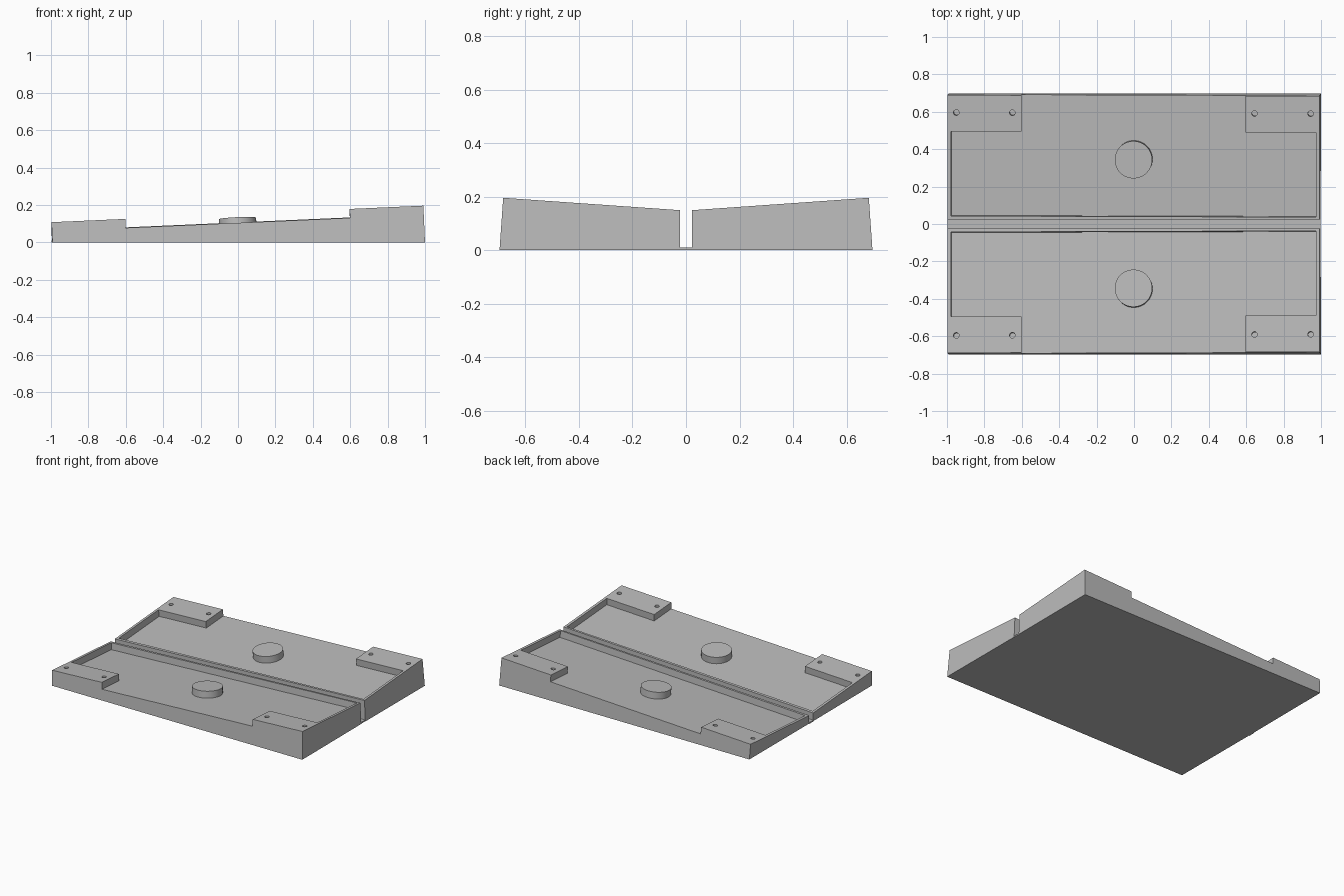
import bpy, bmesh, math
from mathutils import Matrix, Vector

if "Cube" in bpy.data.objects:
    bpy.data.objects.remove(bpy.data.objects["Cube"], do_unlink=True)

# One plain grey for the whole model
grey = bpy.data.materials.new("plain grey")
grey.use_nodes = True
COLOUR = (0.5, 0.5, 0.5, 1)
grey.diffuse_color = COLOUR
grey.node_tree.nodes["Principled BSDF"].inputs["Base Color"].default_value = COLOUR

# Tilted frame of the back tray: its top surface is the local plane w = 0
TILT = (Matrix.Translation((-0.003, 0, 0.1037))
        @ Matrix.Rotation(math.atan(0.07), 4, 'X')
        @ Matrix.Rotation(-math.atan(0.0445), 4, 'Y'))
DEPTH = 0.048


def finish(name, bm, frame):
    bm.transform(frame)
    mesh = bpy.data.meshes.new(name)
    bm.to_mesh(mesh)
    bm.free()
    mesh.materials.append(grey)
    obj = bpy.data.objects.new(name, mesh)
    bpy.context.collection.objects.link(obj)
    return obj


def box(name, low, high, frame=TILT):
    bm = bmesh.new()
    low, high = Vector(low), Vector(high)
    bmesh.ops.create_cube(bm, size=1, matrix=Matrix.Translation((low + high) / 2)
                          @ Matrix.Diagonal((*(high - low), 1)))
    return finish(name, bm, frame)


def cylinder(name, u, v, radius, bottom, top, sides):
    bm = bmesh.new()
    bmesh.ops.create_cone(bm, cap_ends=True, segments=sides, radius1=radius, radius2=radius,
                          depth=top - bottom,
                          matrix=Matrix.Translation((u, v, (bottom + top) / 2)))
    return finish(name, bm, TILT)


def apply_modifiers(obj):
    graph = bpy.context.evaluated_depsgraph_get()
    mesh = bpy.data.meshes.new_from_object(obj.evaluated_get(graph))
    obj.modifiers.clear()
    obj.data = mesh


def cut(obj, cutter, operation='DIFFERENCE'):
    cutter.hide_render = True
    mod = obj.modifiers.new("cut", 'BOOLEAN')
    mod.operation = operation
    mod.solver = 'EXACT'
    mod.object = cutter
    apply_modifiers(obj)
    bpy.data.objects.remove(cutter, do_unlink=True)


def mirror_to_front(obj):
    mod = obj.modifiers.new("mirror", 'MIRROR')
    mod.use_axis = (False, True, False)
    mod.use_mirror_merge = False
    apply_modifiers(obj)


# Sloping tray block, trimmed flat underneath and upright along the middle gap
trays = box("sloping_trays", (-0.995, -0.1, -0.4), (0.995, 0.688, 0))
cut(trays, box("trim", (-2, 0.023, 0), (2, 2, 2), Matrix()), 'INTERSECT')

# Sunken floor: wide near the middle, open to the outer edge between the pads
cut(trays, box("wide_recess", (-0.977, 0.04, -DEPTH), (0.977, 0.493, 0.2)))
cut(trays, box("open_recess", (-0.6, 0.3, -DEPTH), (0.6, 0.9, 0.2)))

# Screw holes in the corner pads
for side in (-1, 1):
    for u in (0.648, 0.948):
        cut(trays, cylinder("screw_hole", side * u, 0.594, 0.015, -0.04, 0.1, 24))
mirror_to_front(trays)

# Round bosses flush with the pads
bosses = cylinder("round_bosses", 0, 0.344, 0.1, -DEPTH - 0.01, 0, 64)
mirror_to_front(bosses)

# Thin strip joining the trays under the middle gap
box("joining_strip", (-0.998, -0.024, 0), (0.996, 0.024, 0.01), Matrix())

# Smooth round walls, crisp edges elsewhere
for obj in (trays, bosses):
    bpy.ops.object.select_all(action='DESELECT')
    obj.select_set(True)
    bpy.context.view_layer.objects.active = obj
    bpy.ops.object.shade_smooth_by_angle(angle=math.radians(30))
